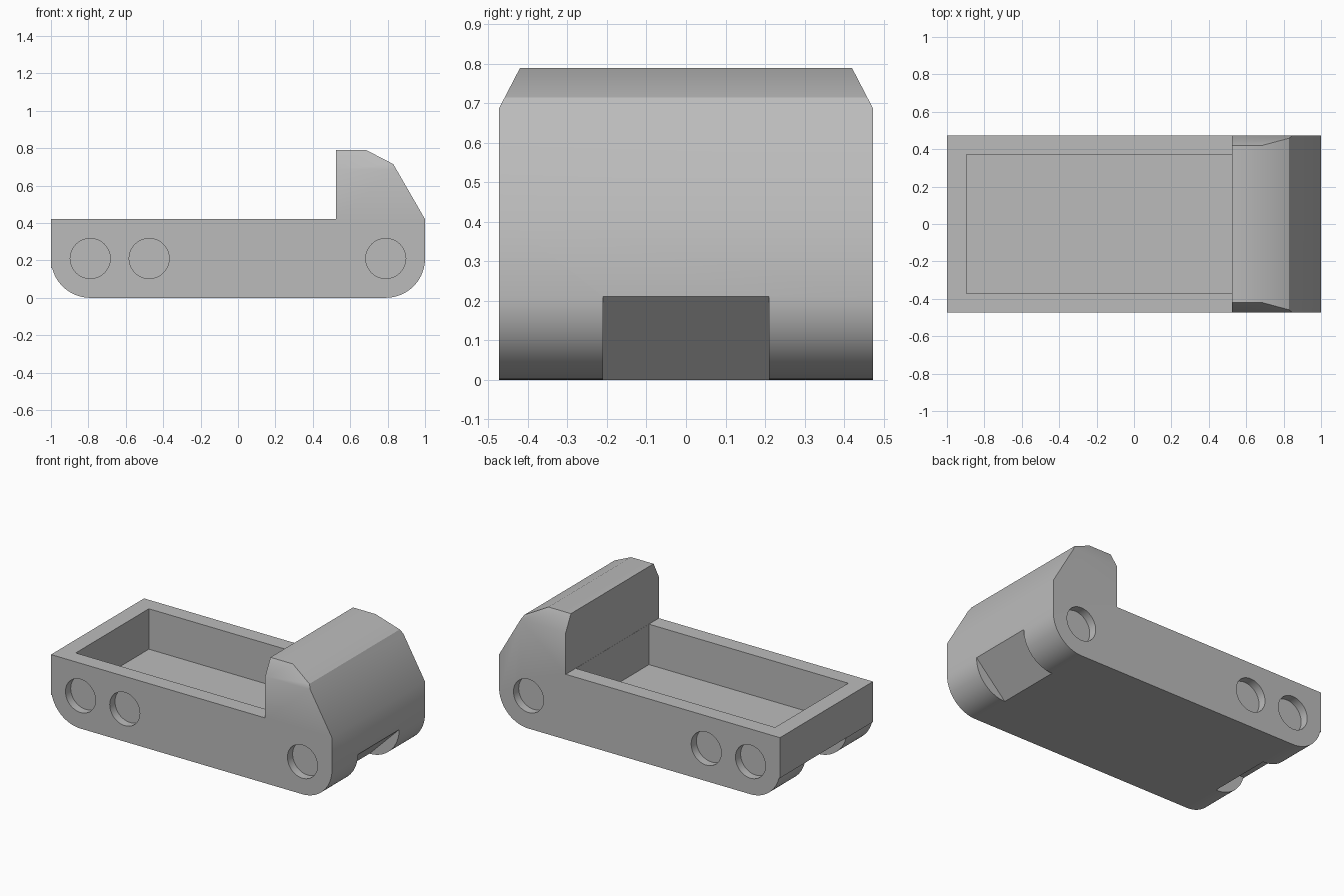
import bpy, bmesh
from math import sin, cos, pi, radians
from mathutils import Matrix, Vector

cube = bpy.data.objects.get("Cube")
if cube:
    bpy.data.objects.remove(cube, do_unlink=True)

HALF_W = 0.473      # half width in y
RIM = 0.42          # height of the tray rim
FLOOR = 0.16        # height of the tray floor
R = 0.21            # radius of the lower corners
AXIS = 0.79         # corner centre in x

grey = bpy.data.materials.new("plain grey")
grey.use_nodes = True
colour = (0.5, 0.5, 0.5, 1)
grey.diffuse_color = colour
grey.node_tree.nodes["Principled BSDF"].inputs["Base Color"].default_value = colour


def prism(bm, points, half):
    """Extrude an x-z outline symmetrically along y."""
    face = bm.faces.new([bm.verts.new((x, -half, z)) for x, z in points])
    out = bmesh.ops.extrude_face_region(bm, geom=[face])
    moved = [v for v in out["geom"] if isinstance(v, bmesh.types.BMVert)]
    bmesh.ops.translate(bm, verts=moved, vec=(0, 2 * half, 0))


def finish(bm, name):
    bmesh.ops.recalc_face_normals(bm, faces=bm.faces)
    mesh = bpy.data.meshes.new(name)
    bm.to_mesh(mesh)
    bm.free()
    obj = bpy.data.objects.new(name, mesh)
    bpy.context.collection.objects.link(obj)
    mesh.materials.append(grey)
    return obj


def arc(cx, start, end, steps=20):
    angles = [start + (end - start) * i / steps for i in range(steps + 1)]
    return [(cx + R * cos(a), R + R * sin(a)) for a in angles]


# Body outline: rounded lower corners, a tiny lip at one end, raised block at the other
lip = pi + 0.24
outline = [(-1, RIM), (-1, FLOOR)]
outline += arc(-AXIS, lip, 1.5 * pi) + arc(AXIS, 1.5 * pi, 2 * pi)
outline += [(1, RIM), (0.83, 0.715), (0.685, 0.79), (0.525, 0.79), (0.525, RIM)]
bm = bmesh.new()
prism(bm, outline, HALF_W)

# Bevelled top corners of the raised block
for side in (-1, 1):
    bmesh.ops.bisect_plane(
        bm, geom=bm.verts[:] + bm.edges[:] + bm.faces[:],
        plane_co=(0, side * HALF_W, 0.688),
        plane_no=Vector((0, side * 0.102, 0.053)).normalized(), clear_outer=True)
    bmesh.ops.holes_fill(bm, edges=[e for e in bm.edges if e.is_boundary])
body = finish(bm, "tray_body")

# Cutters: tray cavity
bm = bmesh.new()
prism(bm, [(-0.895, FLOOR), (0.524, FLOOR), (0.524, 0.6), (-0.895, 0.6)], 0.372)

# Cutters: slanted notches at both ends
prism(bm, [(1.1, 0.311), (0.689, -0.1), (1.1, -0.1)], R)
prism(bm, [(-0.95, 0.161), (-0.689, -0.1), (-1.1, -0.1), (-1.1, 0.161)], R)

# Cutters: shallow round sockets on both sides
for x in (-AXIS, -0.475, AXIS):
    for side in (-1, 1):
        place = Matrix.Translation((x, side * HALF_W, R)) @ Matrix.Rotation(pi / 2, 4, "X")
        bmesh.ops.create_cone(bm, cap_ends=True, segments=48, radius1=0.107,
                              radius2=0.107, depth=0.106, matrix=place)
cutter = finish(bm, "cutter")
cutter.hide_render = True

cut = body.modifiers.new("cuts", "BOOLEAN")
cut.operation = "DIFFERENCE"
cut.solver = "EXACT"
cut.object = cutter

bpy.ops.object.select_all(action="DESELECT")
body.select_set(True)
bpy.context.view_layer.objects.active = body
bpy.ops.object.modifier_apply(modifier=cut.name)
bpy.data.objects.remove(cutter, do_unlink=True)
bpy.ops.object.shade_smooth_by_angle(angle=radians(31))
